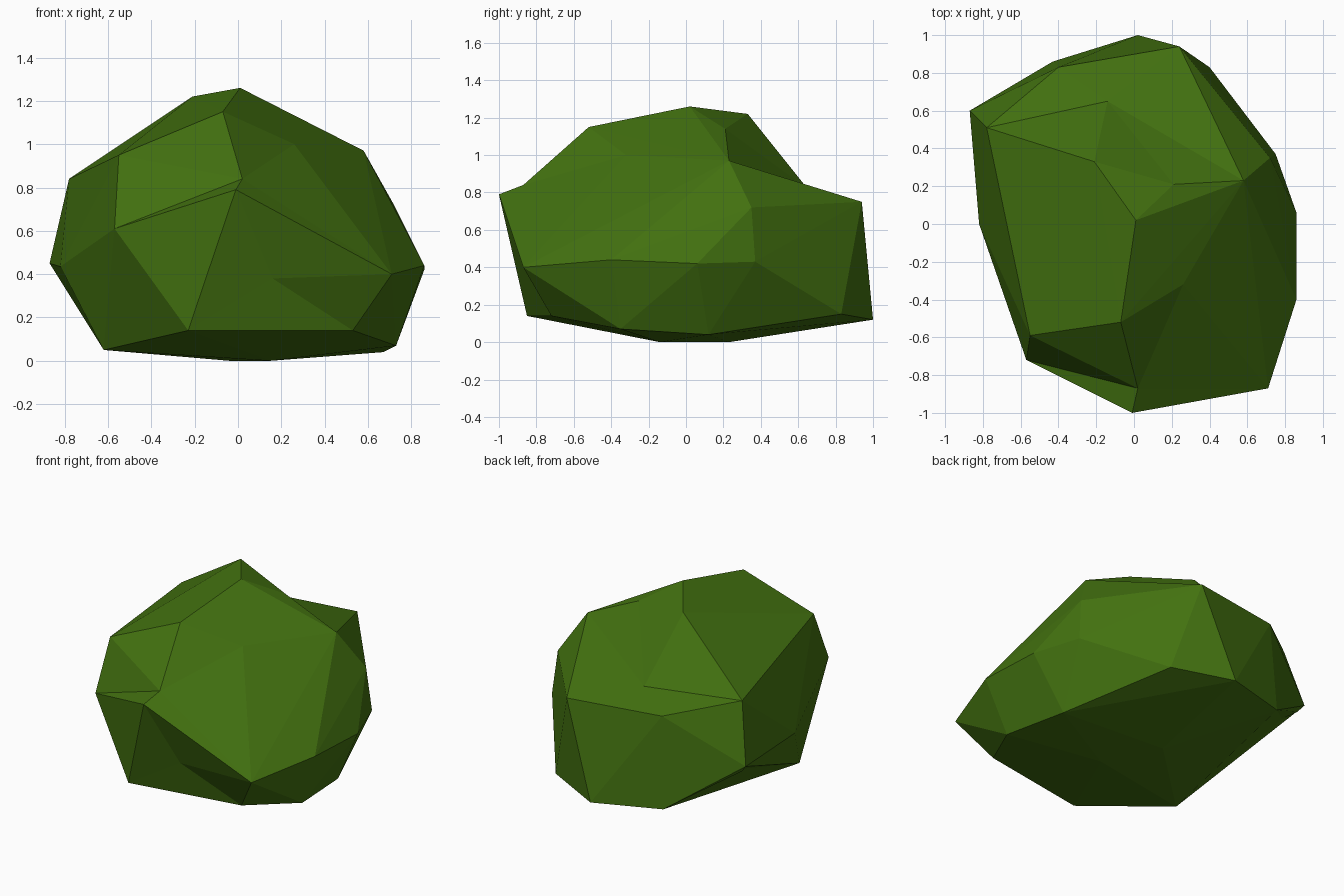
import bpy
import bmesh
from mathutils import Vector

default_cube = bpy.data.objects.get("Cube")
if default_cube:
    bpy.data.objects.remove(default_cube, do_unlink=True)


def flat_colour(name, colour):
    """Make one plain material."""
    material = bpy.data.materials.new(name)
    material.use_nodes = True
    material.diffuse_color = colour
    shader = material.node_tree.nodes["Principled BSDF"]
    shader.inputs["Base Color"].default_value = colour
    shader.inputs["Roughness"].default_value = 1
    return material


# Corners of the faceted clump, ring by ring
crown = [
    (.01, .02, 1.26), (-.21, .33, 1.22), (.21, .21, 1.14),
    (-.07, -.52, 1.15), (.26, -.32, 1), (.58, .23, .97),
]
shoulder = [
    (-.55, -.59, .95), (-.01, -1, .79), (-.78, .51, .84),
    (-.4, .83, .755), (.24, .94, .75), (.72, .35, .72),
]
waist = [
    (-.57, -.72, .61), (.71, -.87, .4), (.86, -.4, .44),
    (.86, .06, .42), (.75, .37, .43), (-.87, .6, .45),
    (-.83, .58, .4), (-.78, .49, .37), (-.82, 0, .435),
]
skirt = [
    (-.23, -.85, .14), (.53, -.72, .14), (.73, -.35, .07),
    (.67, .12, .04), (.4, .83, .15), (.02, 1, .12),
    (-.43, .86, .14), (-.62, -.335, .05),
]
foot = [(.15, -.14, 0), (-.04, .23, 0)]

# Dents: final corner, then the raised position used while skinning
back_dent = ((-.14, .65, .82), (-.14, .65, 1.08))
front_ledge = ((.02, -.87, .84), (.01, -.98, .92))
front_dent = ((.16, -.85, .38), (.16, -.98, .38))
dents = [back_dent, front_ledge, front_dent]


def skin(points):
    """Wrap the points in a triangulated convex shell."""
    shell = bmesh.new()
    corners = [shell.verts.new(point) for point in points]
    bmesh.ops.convex_hull(shell, input=corners, use_existing_faces=False)
    return shell, corners


def build_clump(name, material):
    """Skin the raised corners, then sink each one to its final place."""
    outer = crown + shoulder + waist + skirt + foot
    final = [Vector(p) for p in outer] + [Vector(d[0]) for d in dents]
    raised = [Vector(p) for p in outer] + [Vector(d[1]) for d in dents]
    middle = Vector((0, 0, .5))

    # Ease any buried corner outward until the shell includes it
    for attempt in range(60):
        shell, corners = skin(raised)
        buried = [i for i, corner in enumerate(corners)
                  if not corner.is_valid or not corner.link_faces]
        if not buried:
            break
        if attempt < 59:
            shell.free()
        for i in buried:
            raised[i] = middle + (raised[i] - middle) * 1.01

    for corner, place in zip(corners, final):
        if corner.is_valid:
            corner.co = place
    loose = [v for v in shell.verts if not v.link_faces]
    bmesh.ops.delete(shell, geom=loose, context="VERTS")
    bmesh.ops.recalc_face_normals(shell, faces=shell.faces[:])
    for face in shell.faces:
        face.smooth = False

    mesh = bpy.data.meshes.new(name)
    shell.to_mesh(mesh)
    shell.free()
    mesh.materials.append(material)
    clump = bpy.data.objects.new(name, mesh)
    bpy.context.collection.objects.link(clump)
    return clump


# One faceted leafy clump
leaf_green = flat_colour("leaf_green", (.055, .165, .005, 1))
build_clump("bush_clump", leaf_green)
